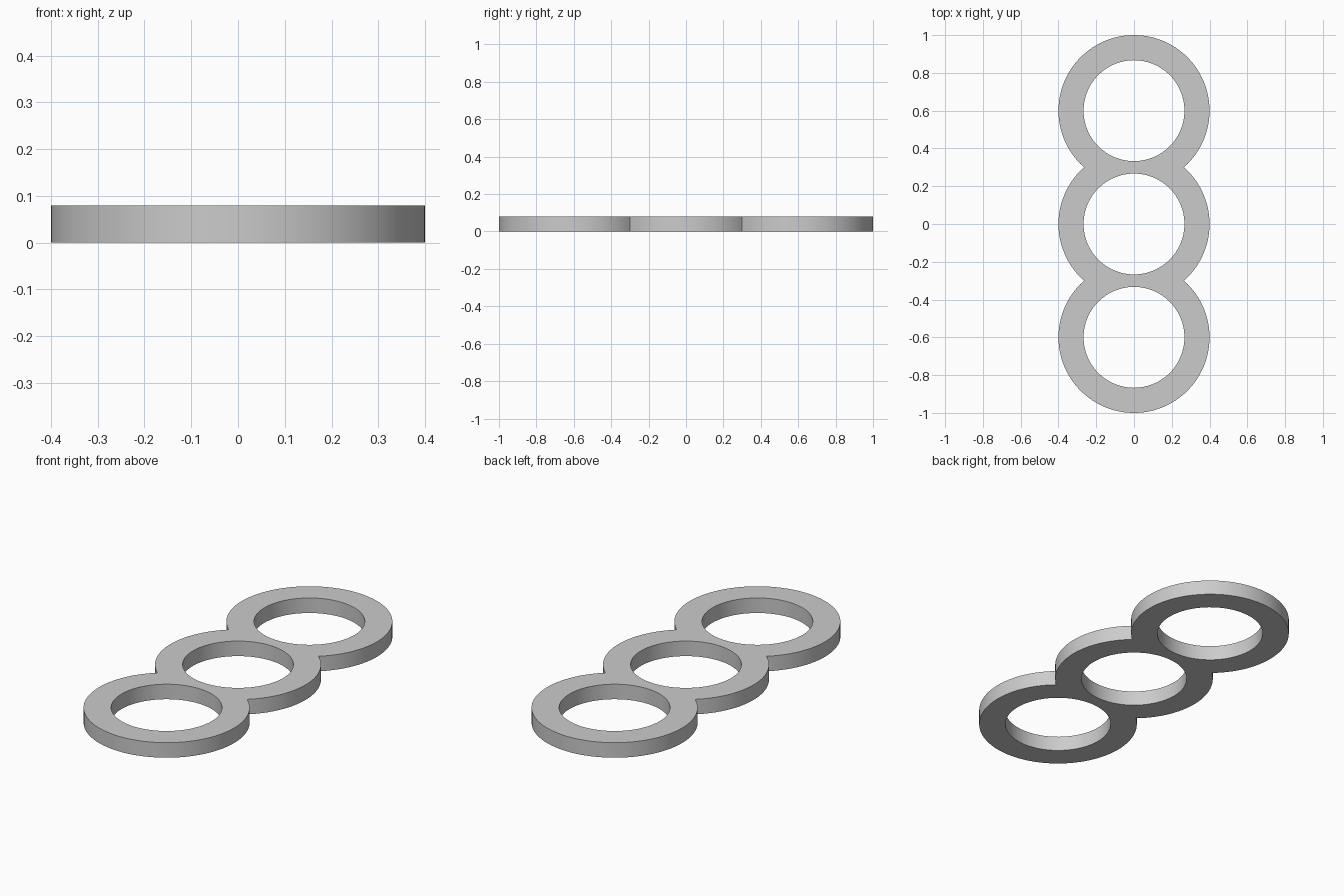
import bpy, bmesh, math

cube = bpy.data.objects.get("Cube")
if cube:
    bpy.data.objects.remove(cube, do_unlink=True)

OUTER, INNER, HEIGHT, SPACING = 0.4, 0.267, 0.08, 0.6
HALF = SPACING / 2
CORNER = math.asin(HALF / OUTER)     # angle where neighbouring rings meet

grey = bpy.data.materials.new("light grey")
grey.use_nodes = True
colour = (0.6, 0.6, 0.6, 1)
grey.diffuse_color = colour
grey.node_tree.nodes["Principled BSDF"].inputs["Base Color"].default_value = colour


def ring_angles():
    """Angles round a ring, with a step exactly on each meeting corner."""
    stops = [-CORNER, CORNER, math.pi - CORNER, math.pi + CORNER, 2 * math.pi - CORNER]
    angles = []
    for i, (a, b) in enumerate(zip(stops, stops[1:])):
        steps = 22 if i % 2 else 26
        angles += [a + (b - a) * k / steps for k in range(steps)]
    return angles


def add_ring(bm, centre, joined_sides):
    """Flat ring, cut straight along the seam on each joined side (+1 / -1)."""
    columns = []
    for a in ring_angles():
        s = math.sin(a)
        side = 1 if s > 0 else -1
        on_seam = side in joined_sides and abs(s) * OUTER > HALF - 1e-6
        radius = HALF / abs(s) if on_seam else OUTER
        verts = [bm.verts.new((r * math.cos(a), centre + r * s, z))
                 for r, z in ((INNER, 0), (radius, 0), (radius, HEIGHT), (INNER, HEIGHT))]
        columns.append((verts, side if on_seam else 0))
    for (p, p_seam), (q, q_seam) in zip(columns, columns[1:] + columns[:1]):
        for i in range(4):
            if i == 1 and p_seam and p_seam == q_seam:
                continue             # no wall inside the seam
            j = (i + 1) % 4
            bm.faces.new((p[i], q[i], q[j], p[j]))


# Three joined rings in a row, welded along the seams
bm = bmesh.new()
add_ring(bm, -SPACING, (1,))
add_ring(bm, 0, (1, -1))
add_ring(bm, SPACING, (-1,))
bmesh.ops.remove_doubles(bm, verts=bm.verts, dist=1e-4)
bmesh.ops.recalc_face_normals(bm, faces=bm.faces)
mesh = bpy.data.meshes.new("triple_ring_plate")
bm.to_mesh(mesh)
bm.free()
mesh.materials.append(grey)

plate = bpy.data.objects.new("triple_ring_plate", mesh)
bpy.context.collection.objects.link(plate)
bpy.context.view_layer.objects.active = plate
plate.select_set(True)
bpy.ops.object.shade_smooth_by_angle(angle=math.radians(30))
